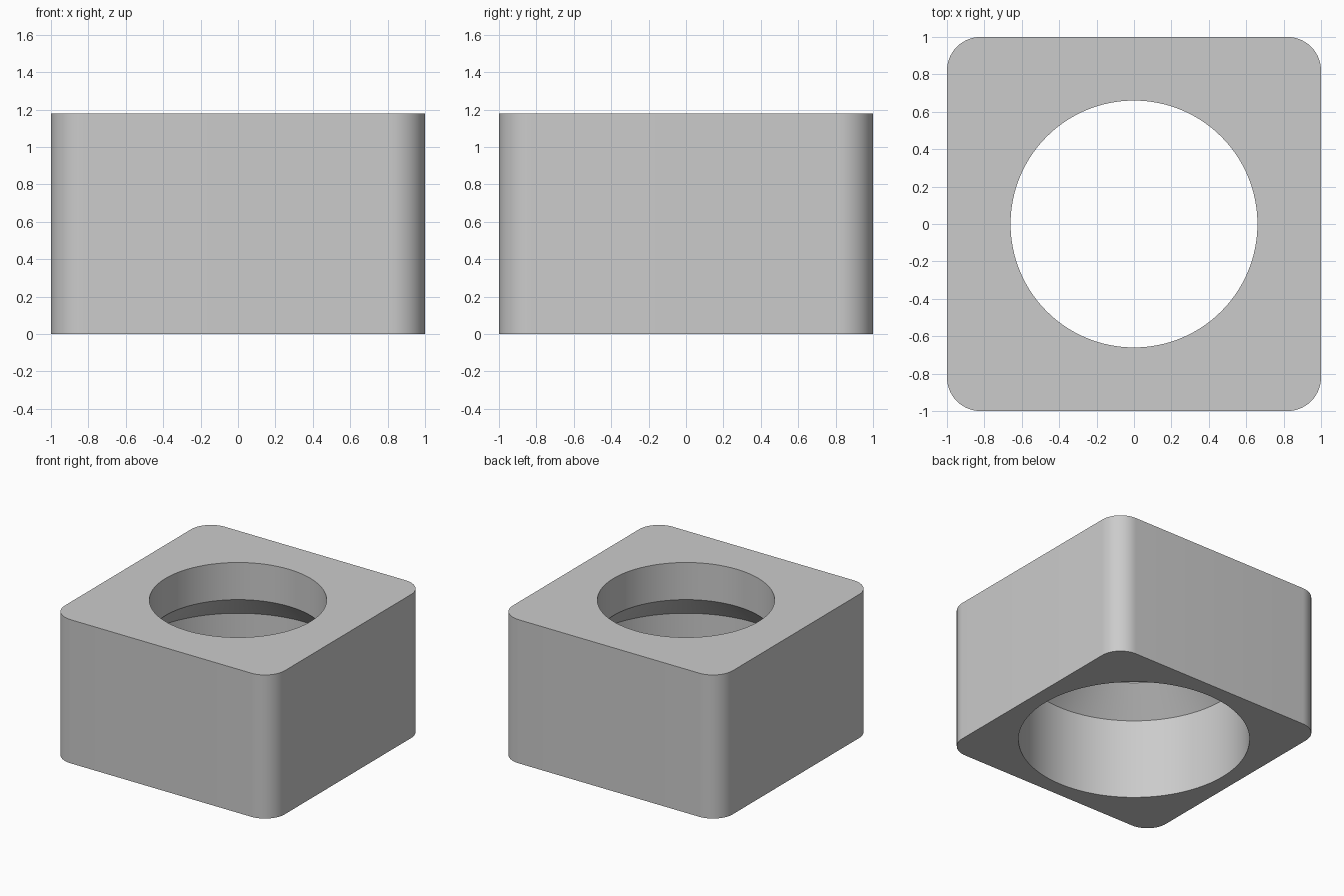
import bpy
import bmesh
import math
from mathutils import Matrix, Vector

cube = bpy.data.objects.get("Cube")
if cube:
    bpy.data.objects.remove(cube, do_unlink=True)

HEIGHT = 1.18
CORNER = 0.18
TOP_R, BOTTOM_R = 0.66, 0.87
CONE_LOW, CONE_HIGH = 0.665, 0.875

grey = bpy.data.materials.new("plain grey")
grey.use_nodes = True
colour = (0.6, 0.6, 0.6, 1)
grey.diffuse_color = colour
grey.node_tree.nodes["Principled BSDF"].inputs["Base Color"].default_value = colour


def make_object(name, bm):
    bmesh.ops.recalc_face_normals(bm, faces=bm.faces)
    mesh = bpy.data.meshes.new(name)
    bm.to_mesh(mesh)
    bm.free()
    mesh.materials.append(grey)
    obj = bpy.data.objects.new(name, mesh)
    bpy.context.collection.objects.link(obj)
    return obj


# Square block with rounded upright corners
bm = bmesh.new()
bmesh.ops.create_cube(bm, size=2)
bmesh.ops.transform(bm, verts=bm.verts, matrix=Matrix.Translation((0, 0, HEIGHT / 2))
                    @ Matrix.Diagonal((1, 1, HEIGHT / 2, 1)))
uprights = [e for e in bm.edges if abs(e.verts[0].co.z - e.verts[1].co.z) > 0.1]
bmesh.ops.bevel(bm, geom=uprights, offset=CORNER, segments=14, profile=0.5, affect="EDGES")
block = make_object("block", bm)

# Stepped bore: wide below, sloped shoulder, narrow above
profile = [(0, -0.1), (BOTTOM_R, -0.1), (BOTTOM_R, CONE_LOW),
           (TOP_R, CONE_HIGH), (TOP_R, HEIGHT + 0.1), (0, HEIGHT + 0.1)]
bm = bmesh.new()
points = [bm.verts.new((r, 0, z)) for r, z in profile]
edges = [bm.edges.new(pair) for pair in zip(points, points[1:])]
bmesh.ops.spin(bm, geom=points + edges, cent=Vector(), axis=(0, 0, 1),
               angle=2 * math.pi, steps=128, use_duplicate=False)
bmesh.ops.remove_doubles(bm, verts=bm.verts, dist=0.0001)
bore = make_object("bore_cutter", bm)
bore.hide_render = True

# Cut the bore through the block
cut = block.modifiers.new("bore", "BOOLEAN")
cut.operation = "DIFFERENCE"
cut.solver = "EXACT"
cut.object = bore
bpy.ops.object.select_all(action="DESELECT")
block.select_set(True)
bpy.context.view_layer.objects.active = block
bpy.ops.object.modifier_apply(modifier=cut.name)
bpy.data.objects.remove(bore, do_unlink=True)

# Smooth walls, crisp rims
bpy.ops.object.shade_smooth_by_angle(angle=math.radians(30))
